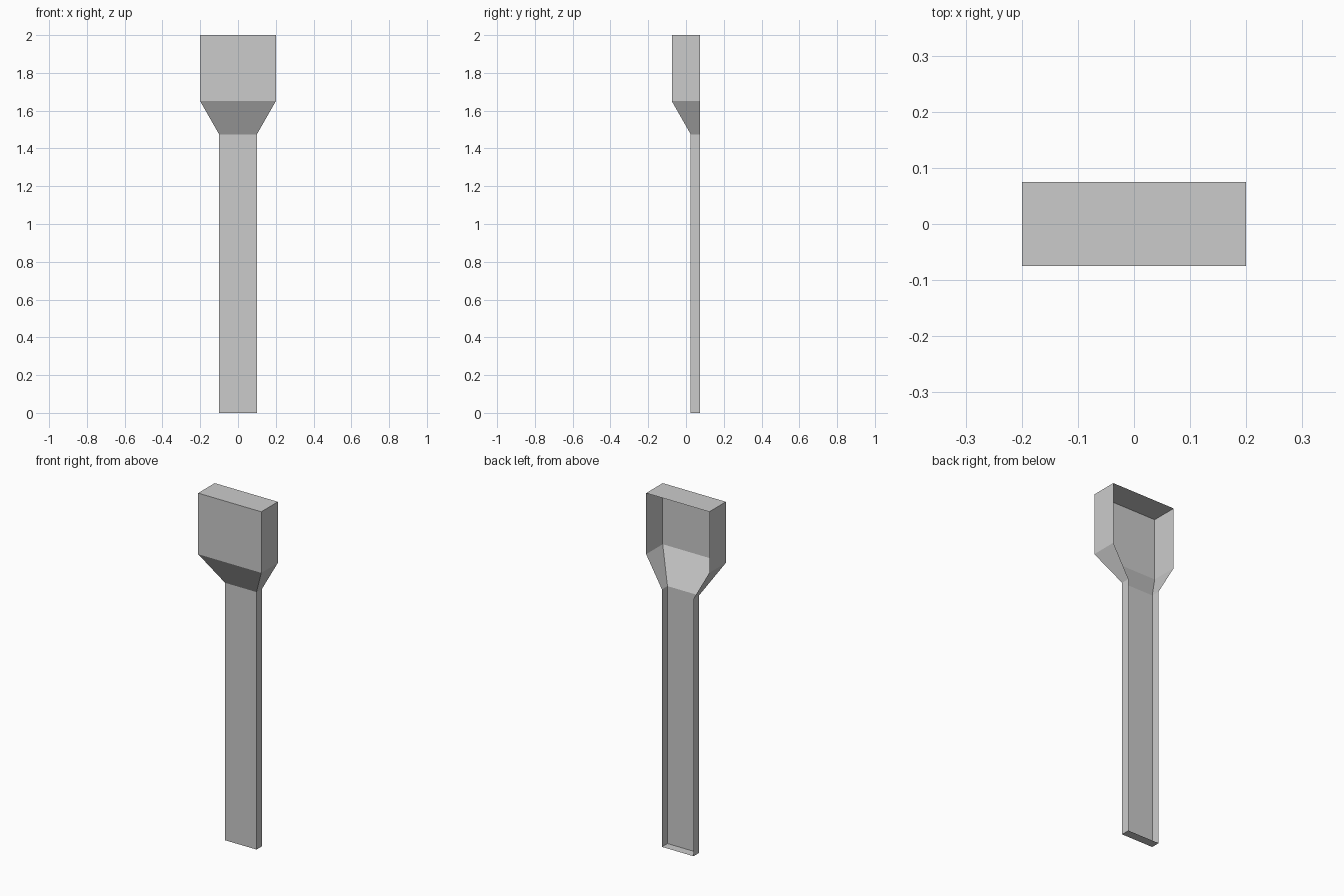
import bpy, bmesh

if "Cube" in bpy.data.objects:
    bpy.data.objects.remove(bpy.data.objects["Cube"])

BACK = 0.075  # open rear plane

# Sections from bottom to top: height, half width, front y
SECTIONS = [(0.0, 0.1, 0.025), (1.475, 0.1, 0.025),
            (1.65, 0.2, -0.075), (2.0, 0.2, -0.075)]


def u_section(bm, z, half, front):
    """Three-sided channel section, open at the back."""
    pts = [(-half, BACK), (-half, front), (half, front), (half, BACK)]
    return [bm.verts.new((x, y, z)) for x, y in pts]


# Open-backed gutter downpipe with hopper head
bm = bmesh.new()
rings = [u_section(bm, *s) for s in SECTIONS]
for lower, upper in zip(rings, rings[1:]):
    for i in range(3):
        bm.faces.new((lower[i], lower[i + 1], upper[i + 1], upper[i]))

# End caps
bm.faces.new(rings[0][::-1])
bm.faces.new(rings[-1])

mesh = bpy.data.meshes.new("downpipe")
bm.to_mesh(mesh)
bm.free()
obj = bpy.data.objects.new("downpipe", mesh)
bpy.context.collection.objects.link(obj)
